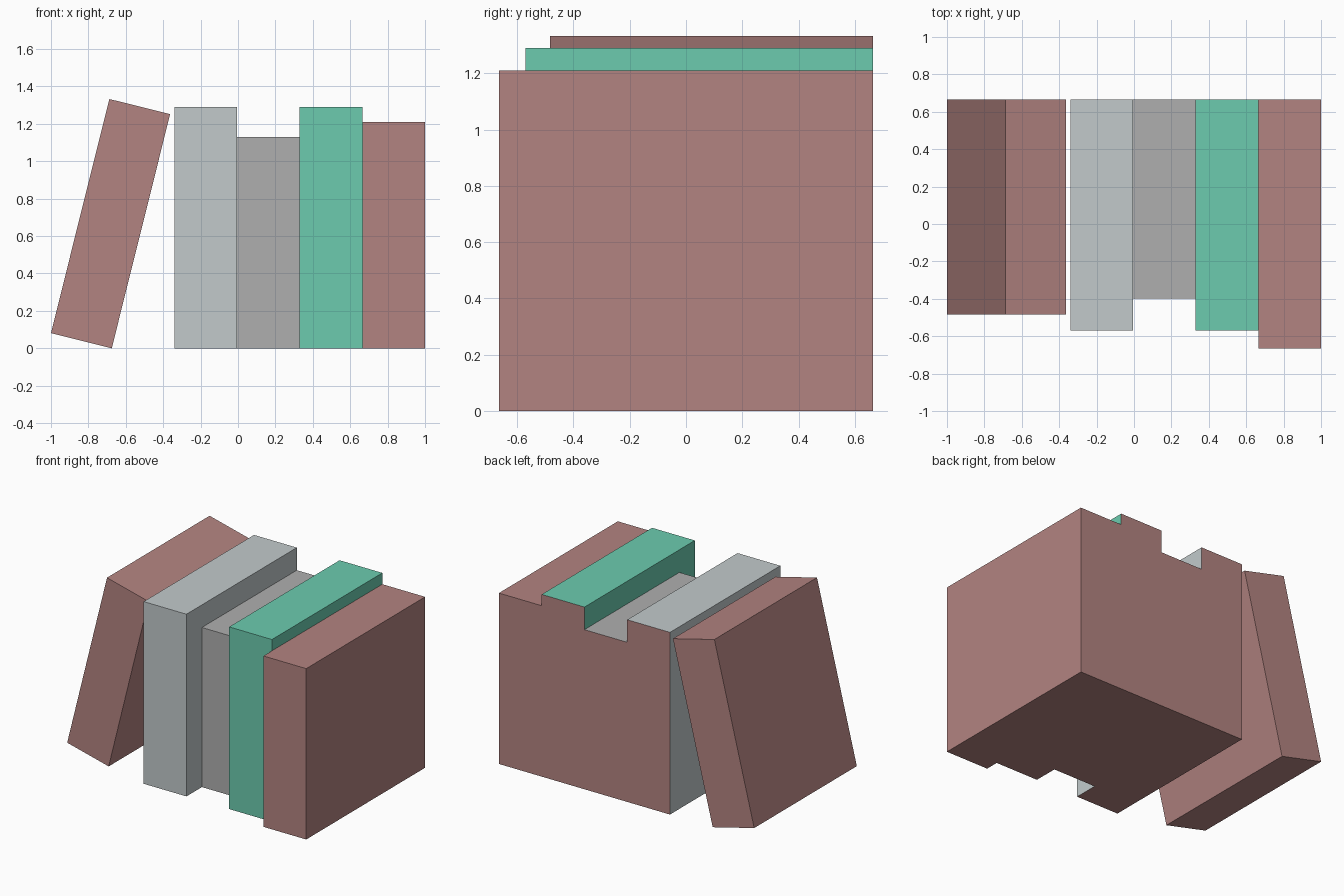
import bpy
import bmesh
from math import atan2
from mathutils import Matrix, Vector

if "Cube" in bpy.data.objects:
    bpy.data.objects.remove(bpy.data.objects["Cube"])

BACK = 0.665      # shared back plane
W = 0.335         # thickness of every book


def material(name, rgb):
    mat = bpy.data.materials.new(name)
    mat.diffuse_color = (*rgb, 1)
    mat.use_nodes = True
    mat.node_tree.nodes["Principled BSDF"].inputs["Base Color"].default_value = mat.diffuse_color
    return mat


brown = material("brown", (0.45, 0.23, 0.22))
pale = material("pale_grey", (0.54, 0.59, 0.60))
grey = material("mid_grey", (0.43, 0.43, 0.43))
teal = material("teal", (0.15, 0.60, 0.43))


def book(name, x, front, height, cover):
    """Box with its lower left edge at x; back and bottom faces stay brown."""
    depth = BACK - front
    bm = bmesh.new()
    bmesh.ops.create_cube(bm, size=1)
    bmesh.ops.scale(bm, vec=(W, depth, height), verts=bm.verts)
    bmesh.ops.translate(bm, vec=(W / 2, 0, height / 2), verts=bm.verts)
    bm.normal_update()
    for f in bm.faces:
        f.material_index = 1 if f.normal.y > 0.5 or f.normal.z < -0.5 else 0
    mesh = bpy.data.meshes.new(name)
    bm.to_mesh(mesh)
    bm.free()
    mesh.materials.append(cover)
    mesh.materials.append(brown)
    obj = bpy.data.objects.new(name, mesh)
    obj.location = (x, (BACK + front) / 2, 0)
    bpy.context.collection.objects.link(obj)
    return obj


# upright books, left to right
upright = [
    ("pale_book", -0.57, 1.29, pale),
    ("grey_book", -0.397, 1.13, grey),
    ("teal_book", -0.57, 1.29, teal),
    ("end_book", -0.665, 1.21, brown),
]
for i, (name, front, height, cover) in enumerate(upright):
    book(name, 1 - W * (4 - i), front, height, cover)

# leaning book, tipped to the right onto its lower right edge
lean = book("leaning_book", -1.0, -0.483, 1.29, brown)
lean.location.z = 0.081
lean.rotation_euler.y = atan2(0.081, 0.325)
